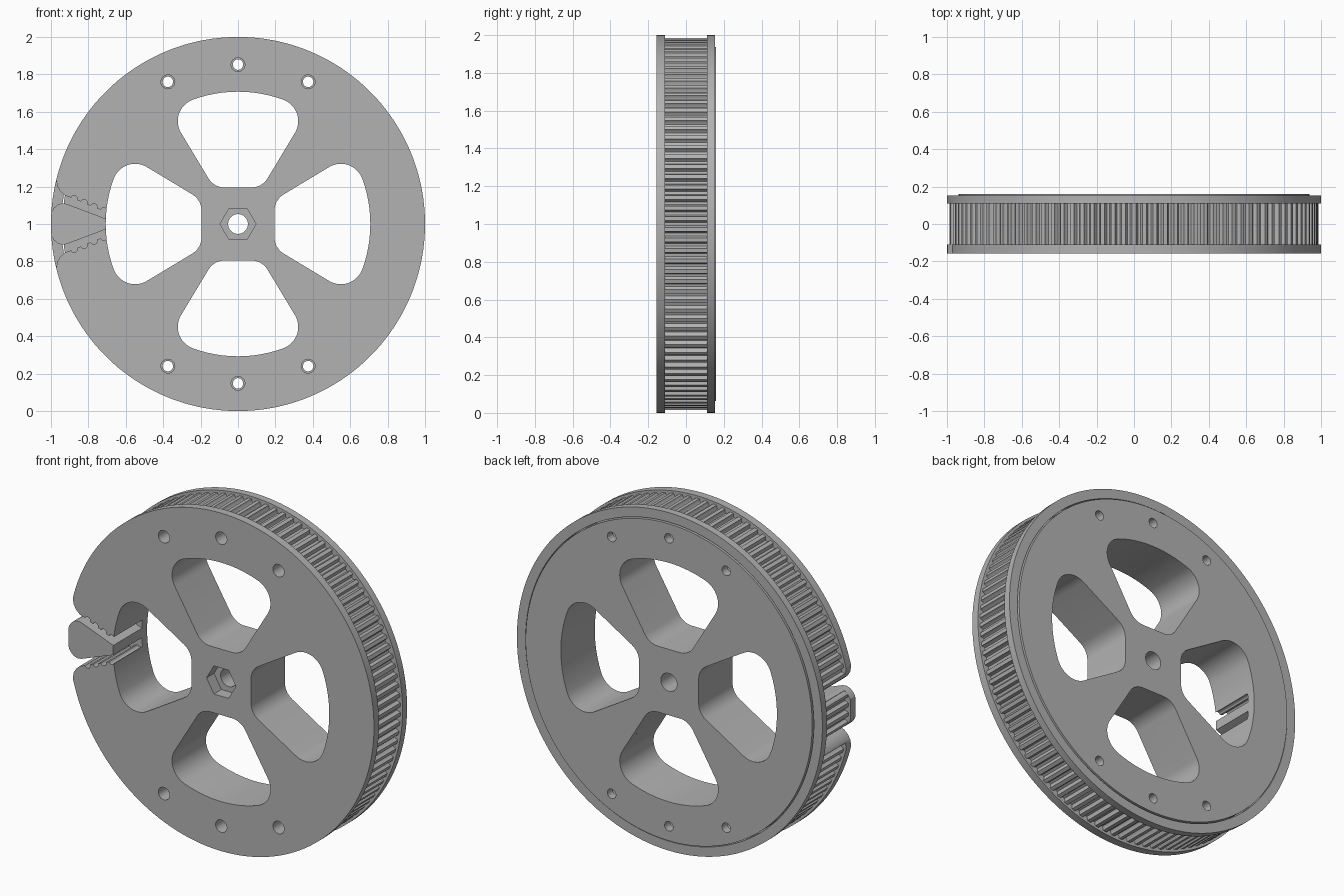
import bpy, bmesh
from math import sin, cos, pi, radians, atan2, hypot

if "Cube" in bpy.data.objects:
    bpy.data.objects.remove(bpy.data.objects["Cube"], do_unlink=True)

grey = bpy.data.materials.new("plain_grey")
grey.use_nodes = True
grey.diffuse_color = (0.45, 0.45, 0.45, 1)
grey.node_tree.nodes["Principled BSDF"].inputs["Base Color"].default_value = (0.45, 0.45, 0.45, 1)

FRONT, BAND_FRONT, BAND_BACK, RING_BACK, BACK = -0.157, -0.11, 0.11, 0.153, 0.16
TEETH = 110


def arc(cx, cz, r, a0, a1, n):
    """Points on an arc, angles in degrees."""
    return [(cx + r * cos(radians(a0 + (a1 - a0) * i / n)),
             cz + r * sin(radians(a0 + (a1 - a0) * i / n))) for i in range(n + 1)]


def circle(r, n, cx=0, cz=0):
    return arc(cx, cz, r, 0, 360, n)[:-1]


def prism(name, points, y0, y1):
    """Extrude an outline, drawn about the axle, along y."""
    bm = bmesh.new()
    face = bm.faces.new([bm.verts.new((x, y0, z + 1)) for x, z in points])
    new = bmesh.ops.extrude_face_region(bm, geom=[face])["geom"]
    bmesh.ops.translate(bm, vec=(0, y1 - y0, 0),
                        verts=[v for v in new if isinstance(v, bmesh.types.BMVert)])
    bmesh.ops.recalc_face_normals(bm, faces=bm.faces)
    mesh = bpy.data.meshes.new(name)
    bm.to_mesh(mesh)
    bm.free()
    mesh.materials.append(grey)
    ob = bpy.data.objects.new(name, mesh)
    bpy.context.collection.objects.link(ob)
    return ob


def select(ob):
    bpy.ops.object.select_all(action='DESELECT')
    ob.select_set(True)
    bpy.context.view_layer.objects.active = ob


def combine(target, tool, operation='DIFFERENCE'):
    select(target)
    mod = target.modifiers.new("combine", 'BOOLEAN')
    mod.operation, mod.solver, mod.object = operation, 'EXACT', tool
    bpy.ops.object.modifier_apply(modifier=mod.name)
    bpy.data.objects.remove(tool, do_unlink=True)


def cut(target, points, y0=-0.3, y1=0.3):
    tool = prism("cutter", points, y0, y1)
    tool.hide_render = True
    combine(target, tool)


def window_outline():
    """Rounded sector window pointing along +x."""
    side = 121.7
    tilt = math_angle = atan2(0.2, 0.55) * 180 / pi
    half = arc(0.295, 0.072, 0.1, 180, side, 8)
    half += arc(0.55, 0.2, 0.122, side, math_angle, 14)
    half += arc(0, 0, hypot(0.55, 0.2) + 0.122, tilt, 0, 10)[1:]
    return half + [(x, -z) for x, z in half[-2::-1]]


def slot_outline():
    """Belt slot beside the wedge: smooth inside edge, scalloped outside edge."""
    points = [(-1.05, 0.05), (-1.0, 0.06), (-0.985, 0.085), (-0.965, 0.103),
              (-0.94, 0.111), (-0.915, 0.107), (-0.68, 0.018), (-0.68, 0.055)]
    slope = atan2(-0.09, 0.22)
    for i in range(4):
        d = 0.03 + i * 0.057
        cx, cz = -0.69 - d * cos(slope), 0.058 - d * sin(slope)
        turn = slope * 180 / pi
        points += arc(cx, cz, 0.018, turn, turn + 180, 6)
    return points + [(-0.925, 0.152), (-0.95, 0.175), (-0.965, 0.2),
                     (-0.972, 0.235), (-1.05, 0.26)]


def turned(points, quarter):
    c, s = round(cos(quarter * pi / 2)), round(sin(quarter * pi / 2))
    return [(c * x - s * z, s * x + c * z) for x, z in points]


# Toothed band outline: flat lands with rounded grooves
band = []
for i in range(TEETH):
    for offset, r in ((-0.5, 0.986), (-0.31, 0.986), (-0.25, 0.974),
                      (-0.13, 0.965), (0.13, 0.965), (0.25, 0.974), (0.31, 0.986)):
        a = 2 * pi * (i + offset) / TEETH
        band.append((r * cos(a), r * sin(a)))

# Main wheel: front flange joined to the toothed band
wheel = prism("toothed_wheel", circle(1, 180), FRONT, BAND_FRONT)
combine(wheel, prism("band", band, BAND_FRONT - 0.02, BAND_BACK), 'UNION')

# Back flange: outer ring and slightly proud cover disc
ring = prism("back_flange_ring", circle(1, 180), BAND_BACK, RING_BACK)
cut(ring, circle(0.944, 180))
cover = prism("back_cover", circle(0.938, 180), BAND_BACK, BACK)

# Windows, axle bore and screw holes
screws = [(0, 0.852), (0.375, 0.76), (-0.375, 0.76)]
screws += [(x, -z) for x, z in screws]
for part, screw_radius in ((wheel, 0.037), (cover, 0.028)):
    for quarter in range(4):
        cut(part, turned(window_outline(), quarter))
    cut(part, circle(0.053, 32))
    for x, z in screws:
        cut(part, circle(screw_radius, 24, x, z))

# Hexagonal nut recess and belt clamp slots on the front
cut(wheel, circle(0.096, 6), -0.3, FRONT + 0.07)
for mirror in (1, -1):
    cut(wheel, [(x, mirror * z) for x, z in slot_outline()])

for part in (wheel, ring, cover):
    select(part)
    bpy.ops.object.shade_smooth_by_angle(angle=radians(25))
